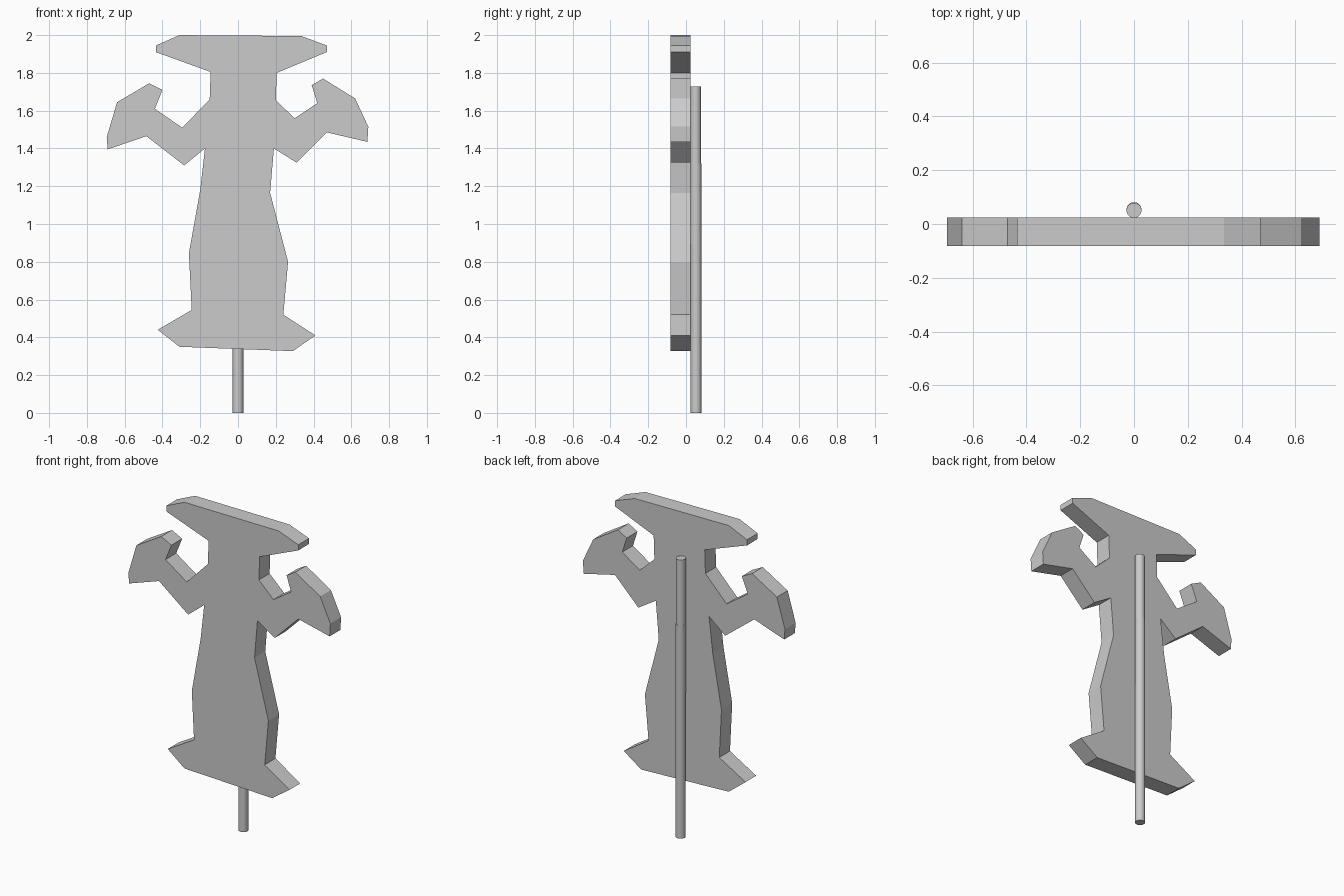
import bpy, bmesh
from math import radians

if "Cube" in bpy.data.objects:
    bpy.data.objects.remove(bpy.data.objects["Cube"])

# Silhouette outline (x, z), clockwise from the top left
outline = [
    (-0.31, 2.0), (0.335, 1.995), (0.47, 1.945), (0.47, 1.91), (0.205, 1.80),   # head
    (0.20, 1.655), (0.30, 1.56), (0.42, 1.64), (0.39, 1.735), (0.45, 1.77),     # right arm
    (0.62, 1.665), (0.69, 1.515), (0.685, 1.435), (0.47, 1.485), (0.31, 1.325),
    (0.19, 1.40), (0.17, 1.165), (0.265, 0.80), (0.24, 0.52), (0.41, 0.41),     # right side, foot
    (0.29, 0.327), (-0.31, 0.35), (-0.425, 0.44), (-0.245, 0.545),              # base
    (-0.26, 0.845), (-0.20, 1.18), (-0.175, 1.40), (-0.285, 1.31),              # left side
    (-0.485, 1.465), (-0.69, 1.395), (-0.695, 1.46), (-0.64, 1.645),            # left arm
    (-0.47, 1.745), (-0.40, 1.71), (-0.44, 1.61), (-0.295, 1.51),
    (-0.15, 1.66), (-0.145, 1.805), (-0.435, 1.91), (-0.435, 1.945),
]


def plate(name, points, y_front, y_back):
    bm = bmesh.new()
    face = bm.faces.new([bm.verts.new((x, y_front, z)) for x, z in points])
    ext = bmesh.ops.extrude_face_region(bm, geom=[face], use_keep_orig=True)
    moved = [g for g in ext["geom"] if isinstance(g, bmesh.types.BMVert)]
    bmesh.ops.translate(bm, vec=(0, y_back - y_front, 0), verts=moved)
    bmesh.ops.recalc_face_normals(bm, faces=bm.faces[:])
    mesh = bpy.data.meshes.new(name)
    bm.to_mesh(mesh)
    bm.free()
    obj = bpy.data.objects.new(name, mesh)
    bpy.context.collection.objects.link(obj)
    return obj


def rod(name, y, z0, z1, radius):
    bpy.ops.mesh.primitive_cylinder_add(vertices=32, radius=radius, depth=z1 - z0,
                                        location=(0, y, (z0 + z1) / 2))
    bpy.context.object.name = name
    bpy.ops.object.shade_smooth_by_angle(angle=radians(30))


# Flat cut-out board
plate("figure_board", outline, -0.081, 0.024)

# Support pole behind the board, in two overlapping lengths
rod("lower_pole", 0.053, 0.0, 1.32, 0.028)
rod("upper_pole", 0.051, 0.89, 1.727, 0.028)
